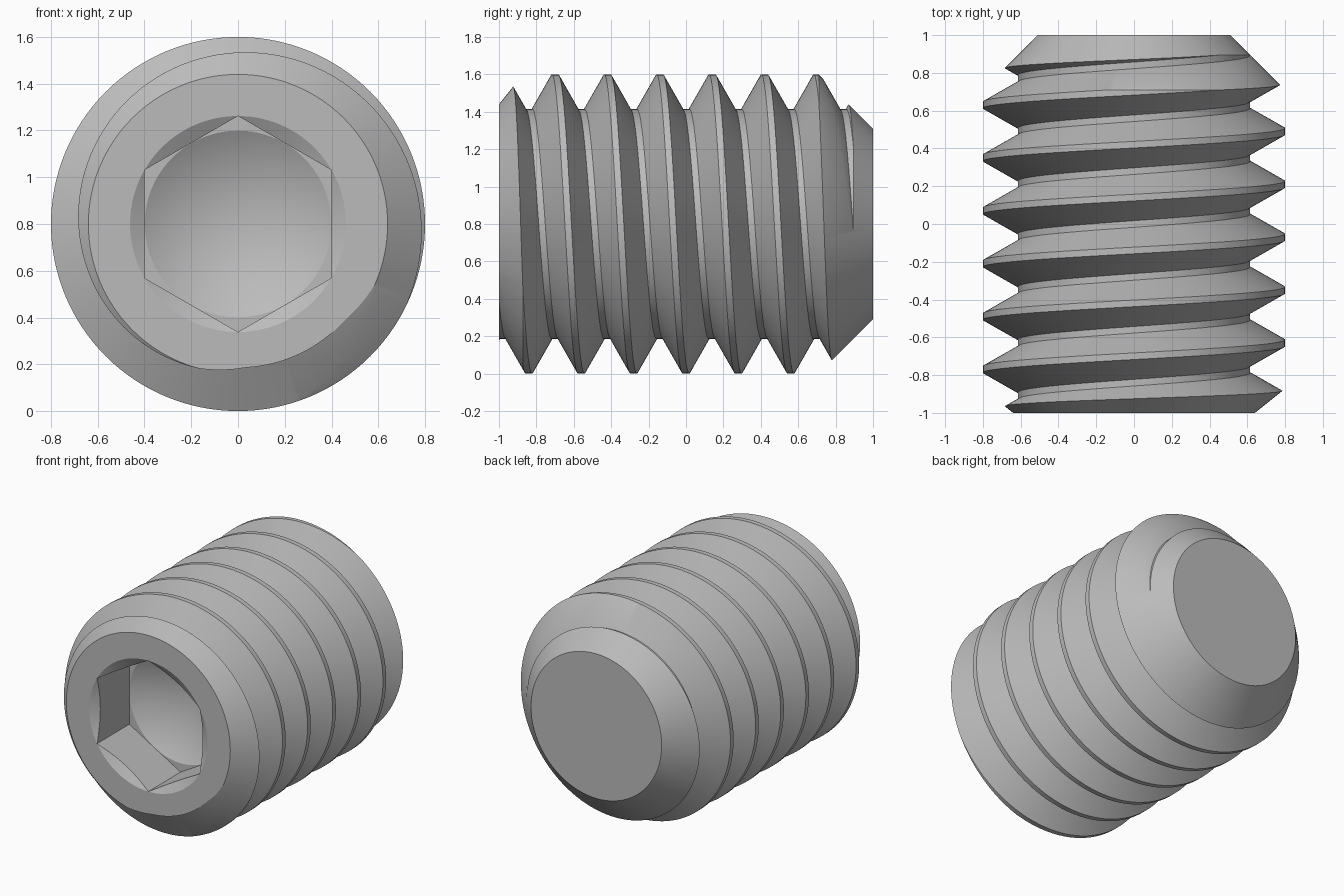
import bpy, bmesh
from math import sin, cos, tan, tau, radians

default = bpy.data.objects.get("Cube")
if default:
    bpy.data.objects.remove(default)

R, PITCH, SEGMENTS = 0.8, 0.28, 128
ROOT = 0.615          # thread root radius
FLAT = PITCH / 16     # half width of crest and root flats

steel = bpy.data.materials.new("plain_grey_steel")
steel.use_nodes = True
GREY = (0.5, 0.5, 0.5, 1)
steel.diffuse_color = GREY
steel.node_tree.nodes["Principled BSDF"].inputs["Base Color"].default_value = GREY


def polar(r, y, a):
    """Point at radius r and angle a around the screw axis."""
    return (r * sin(a), y, R + r * cos(a))


def finish(bm, name):
    bmesh.ops.remove_doubles(bm, verts=bm.verts, dist=1e-5)
    bmesh.ops.recalc_face_normals(bm, faces=bm.faces)
    mesh = bpy.data.meshes.new(name)
    bm.to_mesh(mesh)
    bm.free()
    mesh.materials.append(steel)
    obj = bpy.data.objects.new(name, mesh)
    bpy.context.collection.objects.link(obj)
    return obj


def lathe(name, profile, n=SEGMENTS):
    """Closed solid from (radius, y) points turned around the axis."""
    bm = bmesh.new()
    rings = [[bm.verts.new(polar(r, y, tau * i / n)) for i in range(n)]
             for r, y in profile]
    for a, b in zip(rings, rings[1:]):
        for i in range(n):
            k = (i + 1) % n
            bm.faces.new((a[i], a[k], b[k], b[i]))
    for ring, (r, y) in ((rings[0], profile[0]), (rings[-1], profile[-1])):
        if r > 0.001:
            bm.faces.new(ring)
    return finish(bm, name)


def thread(name, first_turn, last_turn):
    """Helical tube with flat crests and roots, closed at both ends."""
    bm = bmesh.new()
    section = [(R, -FLAT), (R, FLAT),
               (ROOT, PITCH / 2 - FLAT), (ROOT, PITCH / 2 + FLAT)]
    rows = [(r, 0.70 + PITCH * t + dy)
            for t in range(first_turn, last_turn) for r, dy in section]
    cols = [[bm.verts.new(polar(r, y + PITCH * j / SEGMENTS, tau * j / SEGMENTS))
             for r, y in rows] for j in range(SEGMENTS)]
    for j in range(SEGMENTS):
        # the last column joins the first one, one turn further on
        last = j == SEGMENTS - 1
        nxt = cols[0][len(section):] if last else cols[j + 1]
        for m in range(len(nxt) - 1):
            bm.faces.new((cols[j][m], nxt[m], nxt[m + 1], cols[j][m + 1]))
    rim = [e for e in bm.edges if e.is_boundary]
    for side in (-1, 1):
        edges = [e for e in rim if e.verts[0].co.y * side > 0]
        y = sum(e.verts[0].co.y for e in edges) / len(edges)
        hub = bm.verts.new((0, y, R))
        for e in edges:
            bm.faces.new((e.verts[0], e.verts[1], hub))
    return finish(bm, name)


def combine(obj, tool, operation):
    mod = obj.modifiers.new(operation.lower(), 'BOOLEAN')
    mod.operation, mod.solver, mod.object = operation, 'EXACT', tool
    bpy.context.view_layer.objects.active = obj
    bpy.ops.object.modifier_apply(modifier=mod.name)
    bpy.data.objects.remove(tool)


screw = thread("set_screw", -8, 4)

# Chamfered ends
combine(screw, lathe("end_shape", [(0.64, -1), (0.84, -0.84), (0.84, 0.67), (0.51, 1)]),
        'INTERSECT')

# Hexagonal socket, drilled cone at its bottom, countersink at its mouth
APOTHEM, FLOOR = 0.4, -0.64
corner = APOTHEM / cos(tau / 12)
combine(screw, lathe("socket", [(corner, -1.2), (corner, FLOOR)], 6), 'DIFFERENCE')
drill = APOTHEM - 0.001
combine(screw, lathe("drill", [(drill, -0.8), (drill, FLOOR),
                               (0, FLOOR + drill * tan(tau / 12))]), 'DIFFERENCE')
slope = tan(tau / 12)
combine(screw, lathe("countersink", [(corner + 0.1, -1 - 0.1 * slope),
                                     (corner - 0.2, -1 + 0.2 * slope)]), 'DIFFERENCE')

# Smooth round faces, sharp thread edges
bpy.ops.object.select_all(action='DESELECT')
screw.select_set(True)
bpy.context.view_layer.objects.active = screw
bpy.ops.object.shade_smooth_by_angle(angle=radians(25))
